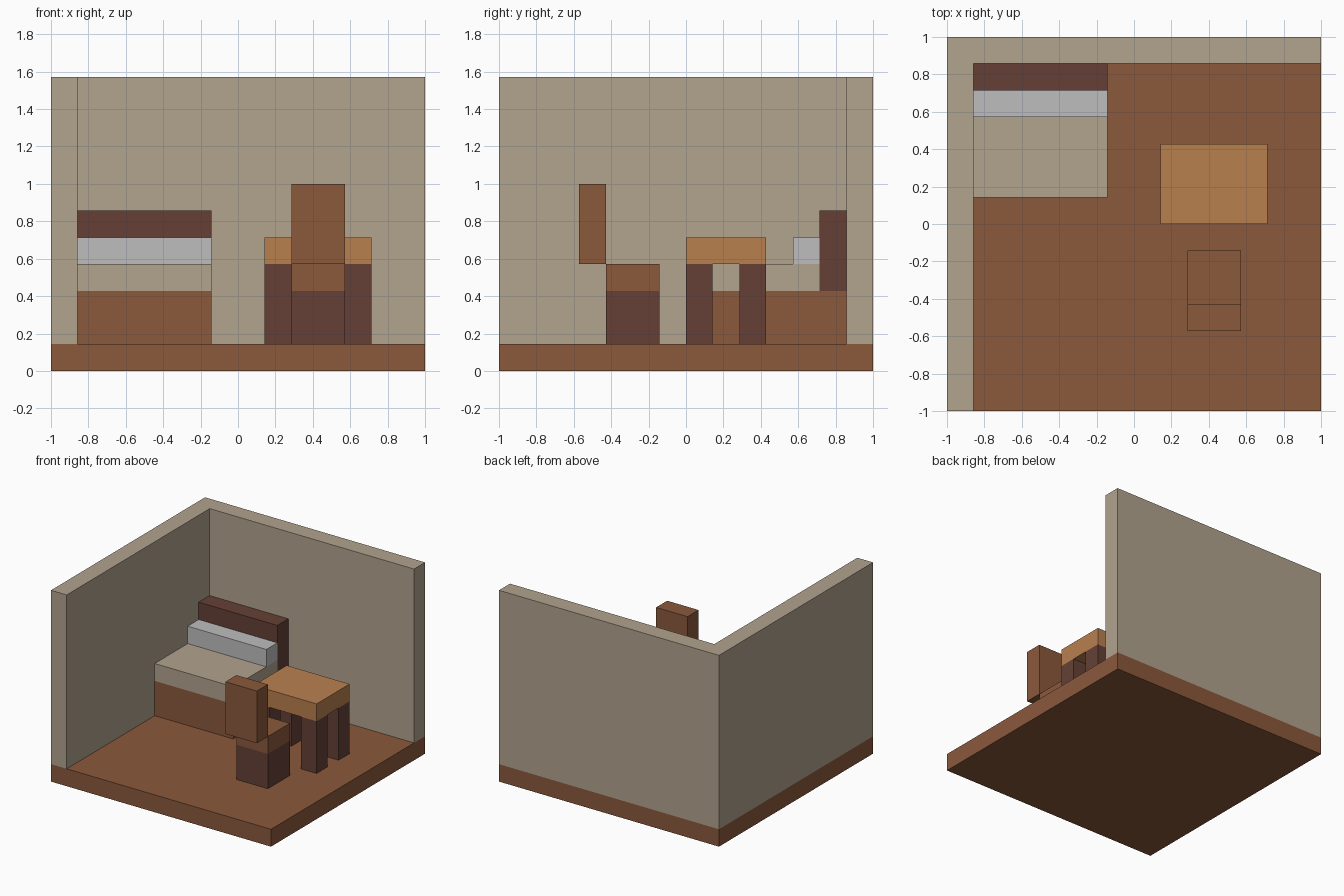
import bpy
import bmesh

if "Cube" in bpy.data.objects:
    bpy.data.objects.remove(bpy.data.objects["Cube"], do_unlink=True)

U = 1 / 7  # one block; the room is 14 blocks wide


def material(name, rgb):
    lin = [(c / 255 / 12.92) if c < 11 else ((c / 255 + 0.055) / 1.055) ** 2.4 for c in rgb]
    mat = bpy.data.materials.new(name)
    mat.use_nodes = True
    mat.diffuse_color = (*lin, 1)
    bsdf = next(n for n in mat.node_tree.nodes if n.type == 'BSDF_PRINCIPLED')
    bsdf.inputs["Base Color"].default_value = (*lin, 1)
    bsdf.inputs["Roughness"].default_value = 0.9
    return mat


brown = material("brown_wood", (139, 88, 59))
dark = material("dark_wood", (101, 64, 54))
honey = material("honey_wood", (184, 128, 79))
beige = material("beige", (178, 163, 143))
white = material("pillow_grey", (190, 190, 191))


def prism(name, outline, z0, z1, mat):
    """Extrude a flat outline (in blocks) from z0 up to z1."""
    bm = bmesh.new()
    base = bm.faces.new([bm.verts.new((x * U, y * U, z0 * U)) for x, y in outline])
    top = bmesh.ops.extrude_face_region(bm, geom=[base])["geom"]
    verts = [v for v in top if isinstance(v, bmesh.types.BMVert)]
    bmesh.ops.translate(bm, verts=verts, vec=(0, 0, (z1 - z0) * U))
    bmesh.ops.recalc_face_normals(bm, faces=bm.faces)
    mesh = bpy.data.meshes.new(name)
    bm.to_mesh(mesh)
    bm.free()
    mesh.materials.append(mat)
    obj = bpy.data.objects.new(name, mesh)
    bpy.context.collection.objects.link(obj)
    return obj


def block(name, x0, x1, y0, y1, z0, z1, mat):
    return prism(name, [(x0, y0), (x1, y0), (x1, y1), (x0, y1)], z0, z1, mat)


# Room: floor slab and one L-shaped pair of walls
block("floor", -7, 7, -7, 7, 0, 1, brown)
prism("walls", [(-7, -7), (-6, -7), (-6, 6), (7, 6), (7, 7), (-7, 7)], 1, 11, beige)

# Bed in the back corner
block("bed_frame", -6, -1, 1, 6, 1, 3, brown)
block("mattress", -6, -1, 1, 5, 3, 4, beige)
block("pillow", -6, -1, 4, 5, 4, 5, white)
block("headboard", -6, -1, 5, 6, 3, 6, dark)

# Table with four corner legs
block("table_top", 1, 5, 0, 3, 4, 5, honey)
for side, x in (("right", 1), ("left", 4)):
    for end, y in (("front", 0), ("back", 2)):
        block(f"table_leg_{end}_{side}", x, x + 1, y, y + 1, 1, 4, dark)

# Chair facing the table
block("chair_base", 2, 4, -3, -1, 1, 3, dark)
block("chair_seat", 2, 4, -3, -1, 3, 4, brown)
block("chair_back", 2, 4, -4, -3, 4, 7, brown)
